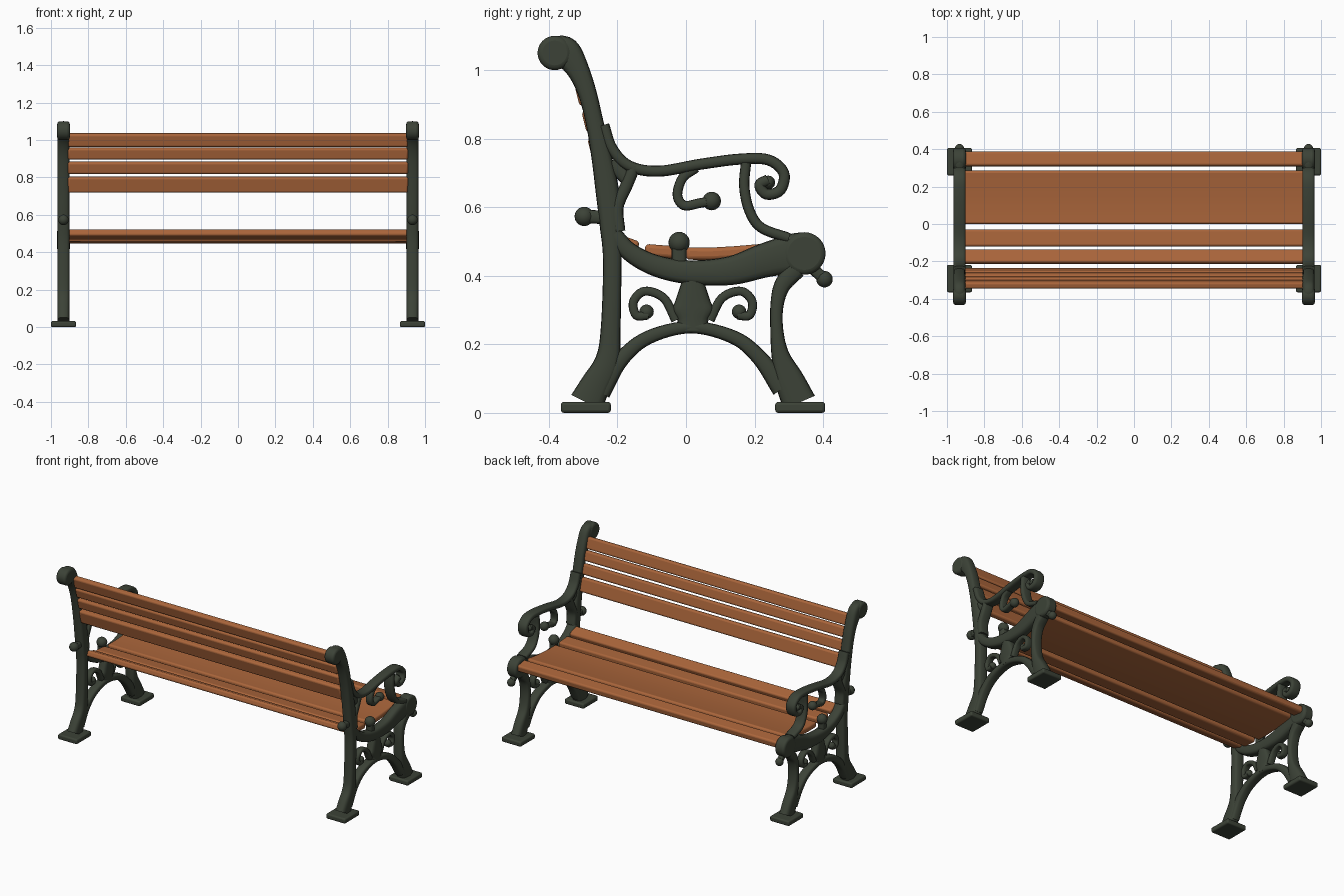
import bpy, bmesh, math
from mathutils import Vector

if "Cube" in bpy.data.objects:
    bpy.data.objects.remove(bpy.data.objects["Cube"], do_unlink=True)

FRAME_X = 0.933   # centre plane of the left end frame
DEPTH = 0.032     # half thickness of the castings


def make_material(name, color):
    mat = bpy.data.materials.new(name)
    mat.use_nodes = True
    mat.diffuse_color = color
    mat.node_tree.nodes["Principled BSDF"].inputs["Base Color"].default_value = color
    return mat


iron = make_material("dark green iron", (0.045, 0.055, 0.038, 1))
wood = make_material("warm brown wood", (0.40, 0.13, 0.043, 1))


def finish(name, bm, mat, mirror=False, bevel=0.0):
    """Turn a bmesh into a smooth-shaded object, optionally bevelled and mirrored."""
    bmesh.ops.recalc_face_normals(bm, faces=bm.faces[:])
    mesh = bpy.data.meshes.new(name)
    bm.to_mesh(mesh)
    bm.free()
    mesh.materials.append(mat)
    obj = bpy.data.objects.new(name, mesh)
    bpy.context.collection.objects.link(obj)
    bpy.ops.object.select_all(action="DESELECT")
    obj.select_set(True)
    bpy.context.view_layer.objects.active = obj
    bpy.ops.object.shade_smooth_by_angle(angle=math.radians(50))
    if bevel:
        mod = obj.modifiers.new("rounded edges", "BEVEL")
        mod.width = bevel
        mod.segments = 3
        mod.limit_method = "ANGLE"
    if mirror:
        obj.modifiers.new("other end", "MIRROR")
    return obj


def smooth_path(points, steps=6):
    """Catmull-Rom interpolation through the control points."""
    pts = [Vector(p) for p in points]
    pts = [pts[0] * 2 - pts[1]] + pts + [pts[-1] * 2 - pts[-2]]
    path = []
    for a, b, c, d in zip(pts, pts[1:], pts[2:], pts[3:]):
        for i in range(steps):
            t = i / steps
            path.append((b * 2 + (c - a) * t + (a * 2 - b * 5 + c * 4 - d) * t ** 2
                         + (b * 3 - a - c * 3 + d) * t ** 3) / 2)
    path.append(pts[-2])
    return path


def casting(name, points, width=None, depth=DEPTH, sides=16):
    """Sweep a rounded bar along (y, z, half width) points in the end frame plane."""
    if width:
        points = [(y, z, width) for y, z in points]
    path = smooth_path(points)
    bm = bmesh.new()
    rings = []
    for i, p in enumerate(path):
        tangent = path[min(i + 1, len(path) - 1)] - path[max(i - 1, 0)]
        normal = Vector((-tangent.y, tangent.x)).normalized()
        ring = []
        for k in range(sides):
            a = math.tau * k / sides
            c, s = math.cos(a), math.sin(a)
            u = math.copysign(abs(c) ** 0.6, c) * p.z
            v = math.copysign(abs(s) ** 0.6, s) * depth
            ring.append(bm.verts.new((FRAME_X + v, p.x + normal.x * u, p.y + normal.y * u)))
        rings.append(ring)
    for lower, upper in zip(rings, rings[1:]):
        for k in range(sides):
            n = (k + 1) % sides
            bm.faces.new((lower[k], lower[n], upper[n], upper[k]))
    bm.faces.new(rings[0])
    bm.faces.new(rings[-1])
    return finish(name, bm, iron, mirror=True)


def ball(name, y, z, radius, squash=1.0):
    bm = bmesh.new()
    bmesh.ops.create_uvsphere(bm, u_segments=20, v_segments=12, radius=radius)
    for v in bm.verts:
        v.co = Vector((FRAME_X + v.co.x * squash, y + v.co.y, z + v.co.z))
    finish(name, bm, iron, mirror=True)


def disc(name, y, z, radius):
    bm = bmesh.new()
    bmesh.ops.create_cone(bm, cap_ends=True, segments=32, radius1=radius,
                          radius2=radius, depth=DEPTH * 2.1)
    for v in bm.verts:
        v.co = Vector((FRAME_X + v.co.z, y + v.co.x, z + v.co.y))
    finish(name, bm, iron, mirror=True, bevel=0.014)


def plank(name, points, thickness, half_length=0.91):
    """Extrude a thick line in the y-z plane along the bench."""
    path = [Vector(p) for p in points]
    upper, lower = [], []
    for i, p in enumerate(path):
        t = path[min(i + 1, len(path) - 1)] - path[max(i - 1, 0)]
        offset = Vector((-t.y, t.x)).normalized() * thickness / 2
        upper.append(p + offset)
        lower.append(p - offset)
    bm = bmesh.new()
    outline = [bm.verts.new((-half_length, p.x, p.y)) for p in upper + lower[::-1]]
    face = bm.faces.new(outline)
    result = bmesh.ops.extrude_face_region(bm, geom=[face])
    for v in result["geom"]:
        if isinstance(v, bmesh.types.BMVert):
            v.co.x = half_length
    finish(name, bm, wood, bevel=0.011)


def foot(name, y):
    bm = bmesh.new()
    bmesh.ops.create_cube(bm, size=1)
    for v in bm.verts:
        v.co = Vector((FRAME_X + v.co.x * 0.134, y + v.co.y * 0.146, 0.016 + v.co.z * 0.032))
    finish(name, bm, iron, mirror=True, bevel=0.009)


# Feet, legs and back posts
foot("rear_foot", -0.292)
foot("front_foot", 0.333)
casting("back_post", [
    (-.29, .03, .05), (-.265, .08, .044), (-.23, .15, .036), (-.22, .24, .029),
    (-.215, .44, .027), (-.22, .55, .032), (-.23, .65, .034), (-.245, .74, .03),
    (-.265, .84, .026), (-.287, .93, .027), (-.315, 1, .033), (-.35, 1.05, .045),
    (-.38, 1.05, .049)])
disc("post_head", -.383, 1.05, .05)
casting("front_leg", [
    (.33, .03, .05), (.3, .1, .042), (.275, .17, .026), (.265, .24, .019),
    (.265, .31, .019), (.28, .37, .024), (.32, .42, .03)])
casting("leg_arch", [
    (-.25, .06, .03), (-.19, .155, .023), (-.11, .22, .02), (.015, .25, .018),
    (.14, .22, .02), (.215, .16, .023), (.28, .07, .03)], depth=0.028)

# Seat rail with rounded nose
casting("seat_rail", [
    (-.21, .52, .024), (-.165, .47, .027), (-.09, .43, .031), (.01, .41, .035),
    (.13, .415, .042), (.23, .445, .05), (.315, .465, .058), (.345, .465, .06)])
disc("rail_nose", .345, .465, .062)

# Armrest and the curls inside it
casting("armrest", [
    (-.24, .84), (-.215, .77), (-.165, .72), (-.08, .705), (.04, .725), (.155, .74),
    (.24, .738), (.285, .7), (.275, .65), (.235, .638), (.215, .665), (.24, .68)], .016)
ball("armrest_curl_end", .24, .672, .02, 1.4)
casting("armrest_support", [(.175, .73), (.17, .66), (.185, .59), (.22, .54), (.3, .51)], .015)
casting("rear_brace", [(-.15, .72), (-.175, .66), (-.2, .6), (-.195, .53)], .018)
casting("rear_leaf", [(-.22, .73), (-.175, .685)], .02, .024)
casting("hanging_curl", [
    (.03, .715), (-.01, .685), (-.025, .635), (-.005, .605), (.04, .612), (.075, .618)],
    .014, .022)
ball("hanging_curl_end", .075, .618, .027)

# Vase and paired scrolls under the seat
casting("vase", [(.02, .39, .03), (.02, .33, .05), (.02, .3, .06), (.02, .27, .045),
                 (.02, .24, .05)], depth=0.028)
scroll = [(-.03, .27), (-.065, .335), (-.12, .355), (-.153, .325), (-.145, .285), (-.11, .285)]
for side, sign in (("rear", 1), ("front", -1)):
    casting(side + "_scroll", [(.02 + sign * (y - .02), z) for y, z in scroll], .013, .02)
    ball(side + "_scroll_end", .02 + sign * -.135, .295, .021)

# Tie knobs on short necks
for name, base, tip, radius in (
        ("rear_knob", (-.23, .57), (-.297, .573), .028),
        ("seat_knob", (-.02, .42), (-.02, .497), .031),
        ("nose_knob", (.36, .43), (.404, .39), .024)):
    casting(name + "_neck", [base, tip], radius * .7, radius * .7)
    ball(name, *tip, radius)

# Backrest slats, leaning with the posts: centre y, centre z, height
for i, (y, z, height) in enumerate((
        (-.322, 1, .072), (-.3, .928, .062), (-.28, .852, .065), (-.26, .762, .086))):
    lean = Vector((-.25, 1)).normalized() * height / 2
    centre = Vector((y, z))
    plank(f"back_slat_{i + 1}", [centre - lean, centre + lean], .036)

# Seat slats and the wide dished seat panel
plank("rear_seat_slat", [(-.21, .507), (-.14, .482)], .036)
plank("middle_seat_slat", [(-.12, .475), (-.03, .468)], .036)
plank("seat_panel", [(0, .465), (.07, .464), (.14, .468), (.21, .474), (.285, .484)], .036)
plank("front_seat_slat", [(.31, .488), (.385, .476)], .042)
